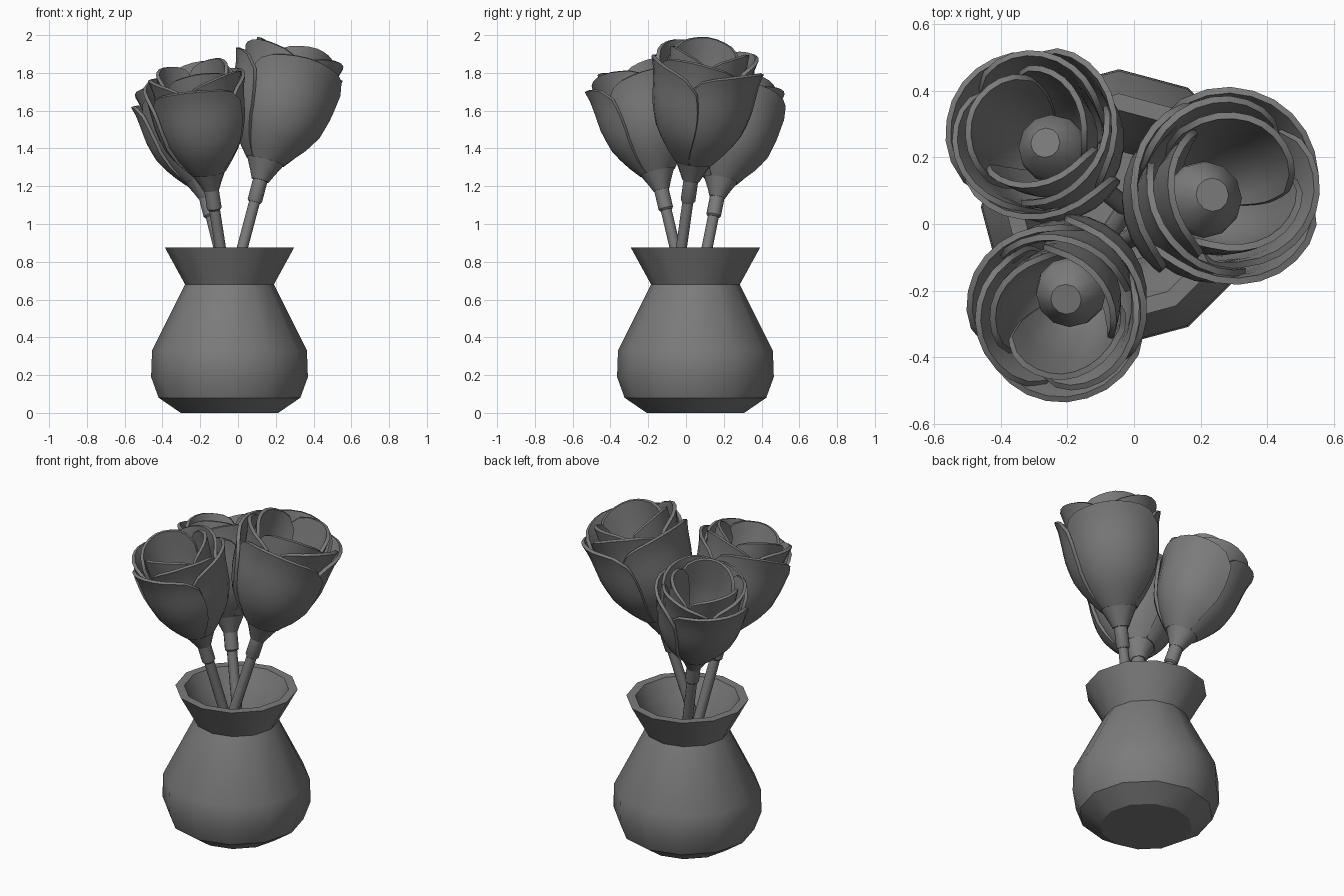
import bpy, bmesh, math
from mathutils import Vector

cube = bpy.data.objects.get("Cube")
if cube:
    bpy.data.objects.remove(cube, do_unlink=True)

grey = bpy.data.materials.new("plain grey")
grey.use_nodes = True
grey.diffuse_color = (0.2, 0.2, 0.2, 1)
grey.node_tree.nodes["Principled BSDF"].inputs["Base Color"].default_value = (0.2, 0.2, 0.2, 1)


def finish(name, bm, place, turn=None, angle=35, thickness=0):
    """Turn a bmesh into a shaded object."""
    bmesh.ops.remove_doubles(bm, verts=bm.verts, dist=1e-5)
    bmesh.ops.recalc_face_normals(bm, faces=bm.faces)
    mesh = bpy.data.meshes.new(name)
    bm.to_mesh(mesh)
    bm.free()
    mesh.materials.append(grey)
    ob = bpy.data.objects.new(name, mesh)
    bpy.context.collection.objects.link(ob)
    ob.location = place
    if turn:
        ob.rotation_mode = 'QUATERNION'
        ob.rotation_quaternion = turn
    bpy.ops.object.select_all(action='DESELECT')
    ob.select_set(True)
    bpy.context.view_layer.objects.active = ob
    if thickness:
        shell = ob.modifiers.new("thickness", 'SOLIDIFY')
        shell.thickness = thickness
        shell.offset = 0
        bpy.ops.object.convert(target='MESH')
    bpy.ops.object.shade_smooth_by_angle(angle=math.radians(angle))


def lathe(name, profile, place, turn=None, sides=12, angle=35):
    """Spin a (radius, height) profile about the local z axis."""
    bm = bmesh.new()
    rings = []
    for r, h in profile:
        rings.append([bm.verts.new((r * math.cos(math.tau * i / sides),
                                    r * math.sin(math.tau * i / sides), h))
                      for i in range(sides)])
    for low, high in zip(rings, rings[1:]):
        for i in range(sides):
            j = (i + 1) % sides
            bm.faces.new((low[i], low[j], high[j], high[i]))
    bm.faces.new(rings[0][::-1])
    bm.faces.new(rings[-1])
    finish(name, bm, place, turn, angle)


def sample(profile, h):
    """Radius of a (radius, height) profile at height h."""
    for (r0, h0), (r1, h1) in zip(profile, profile[1:]):
        if h <= h1:
            return r0 + (r1 - r0) * (h - h0) / (h1 - h0)
    return profile[-1][0]


def petal(name, profile, heading, half, height, scale, place, turn, across=10, up=9):
    """A curved leaf-shaped shell wrapped around the flower axis."""
    bm = bmesh.new()
    grid = []
    for b in range(up + 1):
        v = b / up
        row = []
        for a in range(across + 1):
            u = 2 * a / across - 1
            start = profile[0][1]
            # rounded upper corners with a shallow ripple along the rim
            top = height - 0.11 * abs(u) ** 5 + 0.008 * math.cos(5 * u)
            h = start + (top - start) * v
            r = sample(profile, h) + 0.012 * u * min(1, 3 * v)
            r += 0.01 * abs(u) ** 3 * v ** 3
            ang = heading + half * u * (0.85 + 0.15 * math.sin(math.pi * min(v * 0.8, 1)))
            row.append(bm.verts.new((scale * r * math.cos(ang),
                                     scale * r * math.sin(ang), scale * h)))
        grid.append(row)
    for low, high in zip(grid, grid[1:]):
        for a in range(across):
            bm.faces.new((low[a], low[a + 1], high[a + 1], high[a]))
    finish(name, bm, place, turn, 40, 0.02 * scale)


# Vase: outer wall, thick flared lip, then a smooth well inside
lathe("vase", [(0.258, 0), (0.375, 0.08), (0.415, 0.19), (0.41, 0.33),
               (0.235, 0.68), (0.342, 0.875), (0.292, 0.875), (0.25, 0.78),
               (0.205, 0.68), (0.185, 0.58), (0.17, 0.45)], (-0.045, 0.05, 0), angle=32)

# Petal layers: cup profile, rim height, turn of the layer, half width
OUTER = [(0.095, 0.1), (0.168, 0.19), (0.224, 0.29), (0.252, 0.4),
         (0.262, 0.5), (0.27, 0.57), (0.289, 0.64)]
MIDDLE = [(0.07, 0.12), (0.136, 0.19), (0.19, 0.29), (0.217, 0.4),
          (0.227, 0.5), (0.236, 0.6), (0.258, 0.68)]
INNER = [(0.05, 0.15), (0.108, 0.24), (0.15, 0.34), (0.178, 0.45),
         (0.19, 0.56), (0.198, 0.69)]
LAYERS = [("outer", OUTER, 0.635, 0, 69), ("middle", MIDDLE, 0.68, 55, 66),
          ("inner", INNER, 0.71, 15, 70)]


def flower(side, base, lean, scale, heading):
    base = Vector(base)
    axis = Vector((lean[0], lean[1], 1)).normalized()
    turn = Vector((0, 0, 1)).rotation_difference(axis)
    # stem, collar and calyx
    lathe(side + "_stem", [(0.029, -0.72), (0.029, -0.08)], base, turn)
    lathe(side + "_collar", [(0.032, -0.13 * scale), (0.039, -0.12 * scale),
                             (0.039, 0.01)], base, turn)
    lathe(side + "_calyx", [(0.046 * scale, -0.01), (0.062 * scale, 0.025 * scale),
                            (0.108 * scale, 0.115 * scale), (0.09 * scale, 0.13 * scale)],
          base, turn)
    # domed heart in the middle of the bloom
    lathe(side + "_heart", [(0.06 * scale, 0.11 * scale), (0.115 * scale, 0.34 * scale),
                            (0.108 * scale, 0.385 * scale), (0.05 * scale, 0.45 * scale)],
          base, turn)
    for layer, profile, height, offset, half in LAYERS:
        for k in range(3):
            petal(f"{side}_{layer}_petal_{k + 1}", profile,
                  math.radians(heading + offset + 120 * k), math.radians(half),
                  height, scale, base, turn)


flower("left", (0.12, 0.027, 1.24), (0.265, 0.14), 1.01, -72)
flower("front", (-0.142, -0.132, 1.19), (-0.155, -0.235), 0.925, -98)
flower("back", (-0.17, 0.167, 1.15), (-0.25, 0.2), 0.9, 145)
